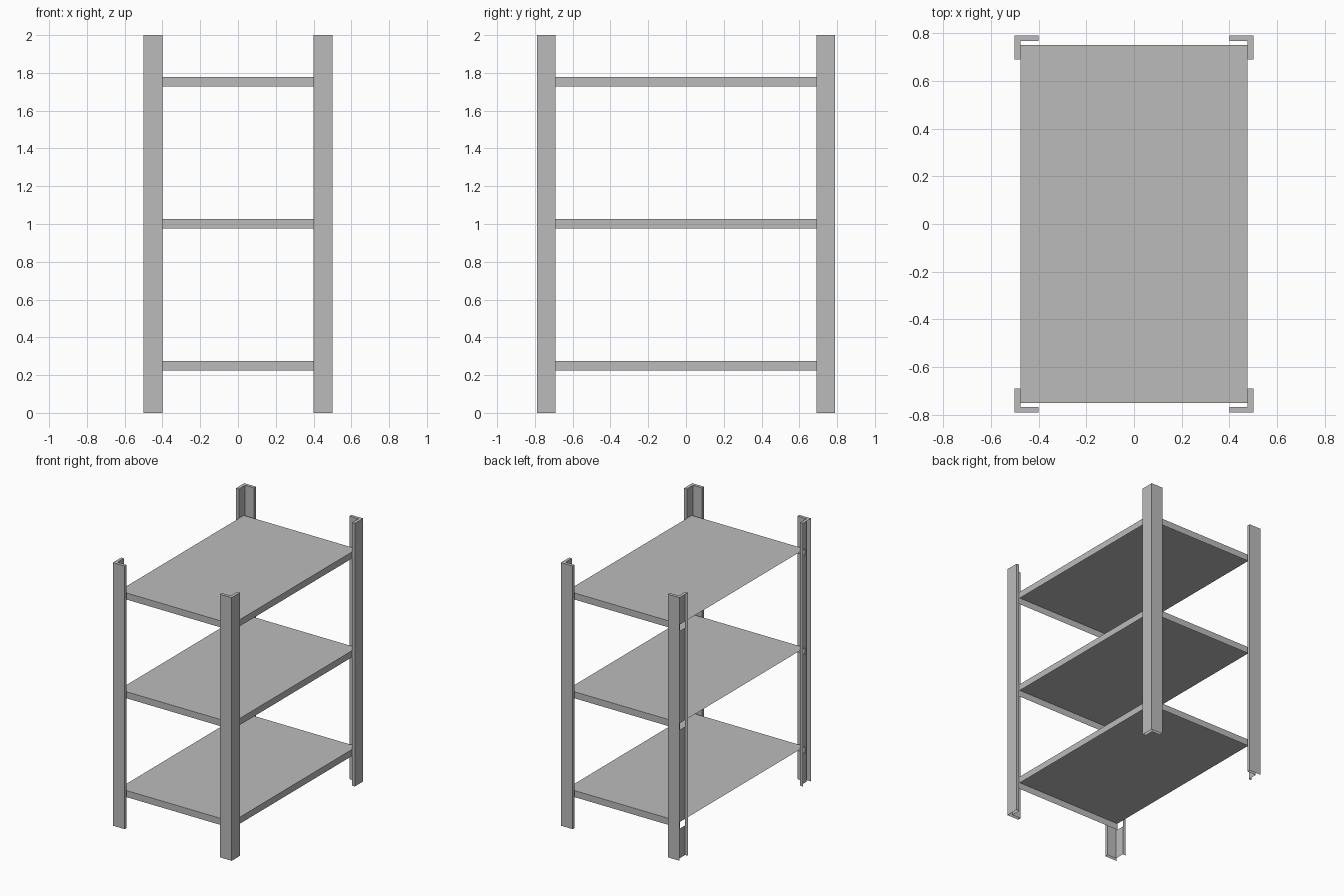
import bpy
import bmesh
from mathutils import Matrix

cube = bpy.data.objects.get("Cube")
if cube:
    bpy.data.objects.remove(cube, do_unlink=True)

# Overall sizes
HEIGHT = 2.0
HALF_X, HALF_Y = 0.5, 0.79
FLANGE, WALL = 0.1, 0.024
SHELF_X, SHELF_Y, RIM = HALF_X - WALL, 0.75, 0.05
SHELF_BASES = (0.225, 0.976, 1.727)

# Grey metal
metal = bpy.data.materials.new("grey_metal")
metal.use_nodes = True
metal.diffuse_color = (0.5, 0.5, 0.5, 1)
metal.node_tree.nodes["Principled BSDF"].inputs["Base Color"].default_value = (0.5, 0.5, 0.5, 1)


def add_object(name, bm):
    mesh = bpy.data.meshes.new(name)
    bm.to_mesh(mesh)
    bm.free()
    mesh.materials.append(metal)
    obj = bpy.data.objects.new(name, mesh)
    bpy.context.collection.objects.link(obj)
    return obj


def add_leg(name, sx, sy):
    """Angle-section post, open at the foot; the -x posts are open outwards and slotted for the shelves."""
    profile = [
        (HALF_X, HALF_Y),
        (HALF_X - FLANGE, HALF_Y),
        (HALF_X - FLANGE, HALF_Y - WALL),
        (SHELF_X, HALF_Y - WALL),
        (SHELF_X, SHELF_Y),
        (SHELF_X, HALF_Y - FLANGE),
        (HALF_X, HALF_Y - FLANGE),
    ]
    slot_wall, outer_wall = 4, len(profile) - 1
    levels = [0.0]
    for base in SHELF_BASES:
        levels += [base, base + RIM]
    levels.append(HEIGHT)

    bm = bmesh.new()
    rings = [[bm.verts.new((sx * x, sy * y, z)) for x, y in profile] for z in levels]
    for band, (low, high) in enumerate(zip(rings, rings[1:])):
        for i in range(len(profile)):
            j = (i + 1) % len(profile)
            at_shelf = band % 2 == 1
            if sx < 0 and (i == outer_wall or (i == slot_wall and at_shelf)):
                continue
            quad = [low[i], low[j], high[j], high[i]]
            bm.faces.new(quad if sx * sy > 0 else quad[::-1])
    cap = rings[-1]
    bm.faces.new(cap if sx * sy > 0 else cap[::-1])
    return add_object(name, bm)


def add_shelf(name, base):
    """Folded sheet: top with rims on three sides, open below and on the -x side."""
    bm = bmesh.new()
    bmesh.ops.create_cube(bm, size=1)
    bm.normal_update()
    open_sides = [f for f in bm.faces if f.normal.x < -0.5 or f.normal.z < -0.5]
    bmesh.ops.delete(bm, geom=open_sides, context='FACES')
    size = Matrix.Diagonal((2 * SHELF_X, 2 * SHELF_Y, RIM, 1))
    bm.transform(Matrix.Translation((0, 0, base + RIM / 2)) @ size)
    return add_object(name, bm)


# Four corner posts
for side, sx in (("left", 1), ("right", -1)):
    for end, sy in (("front", -1), ("back", 1)):
        add_leg(f"{end}_{side}_leg", sx, sy)

# Three shelves
for level, base in zip(("lower", "middle", "upper"), SHELF_BASES):
    add_shelf(f"{level}_shelf", base)
